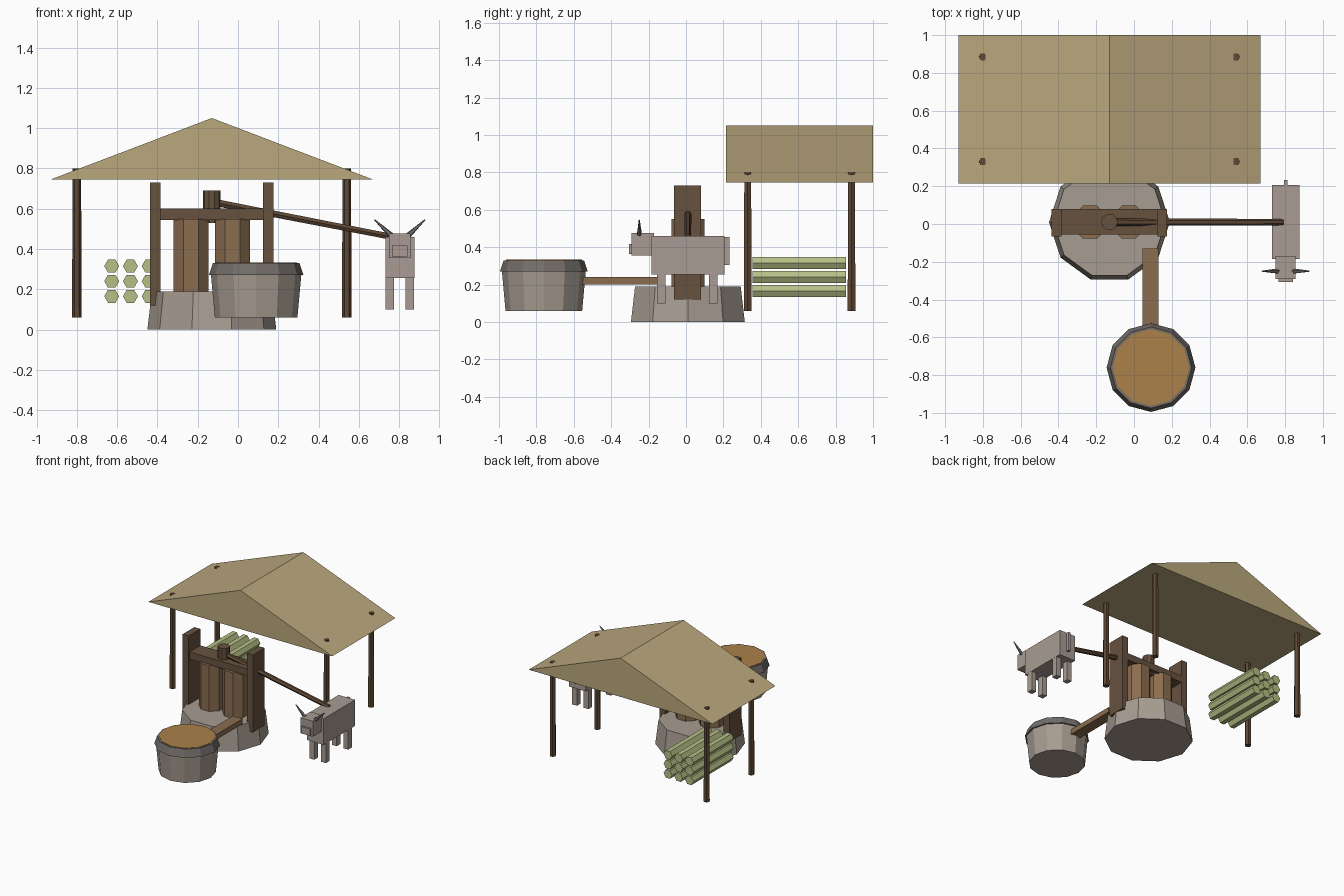
import bpy, bmesh, math
from mathutils import Vector

if "Cube" in bpy.data.objects:
    bpy.data.objects.remove(bpy.data.objects["Cube"])


def material(name, r, g, b):
    m = bpy.data.materials.new(name)
    lin = [((c / 255 + 0.055) / 1.055) ** 2.4 for c in (r, g, b)]
    m.diffuse_color = (*lin, 1)
    m.use_nodes = True
    m.node_tree.nodes["Principled BSDF"].inputs["Base Color"].default_value = m.diffuse_color
    return m


THATCH = material("thatch", 186, 168, 125)
DARK_WOOD = material("dark wood", 103, 82, 63)
POLE_WOOD = material("pole wood", 94, 72, 53)
ROLLER_WOOD = material("roller wood", 139, 109, 80)
STONE = material("stone", 167, 156, 145)
HIDE = material("ox hide", 168, 156, 147)
IRON = material("rim grey", 114, 109, 105)
JUICE = material("cane juice", 172, 129, 74)
CANE = material("green cane", 182, 192, 134)


def finish(name, bm, mat):
    bmesh.ops.recalc_face_normals(bm, faces=bm.faces)
    me = bpy.data.meshes.new(name)
    bm.to_mesh(me)
    bm.free()
    me.materials.append(mat)
    ob = bpy.data.objects.new(name, me)
    bpy.context.collection.objects.link(ob)
    return ob


def box(name, mat, x, y, z):
    """Box from (min, max) ranges on each axis."""
    bm = bmesh.new()
    bmesh.ops.create_cube(bm, size=1)
    for v in bm.verts:
        v.co = [(a + b) / 2 + c * (b - a) for (a, b), c in zip((x, y, z), v.co)]
    return finish(name, bm, mat)


def rod(name, mat, start, end, r1, r2, sides, turn=0):
    """Straight or tapered prism between two points; turn is in degrees."""
    a, b = Vector(start), Vector(end)
    axis = (b - a).normalized()
    side = Vector((1, 0, 0)) if abs(axis.x) < 0.5 else Vector((0, 1, 0))
    u = (side - axis * side.dot(axis)).normalized()
    w = axis.cross(u)
    bm = bmesh.new()
    rings = []
    for p, r in ((a, r1), (b, r2)):
        ring = []
        for i in range(sides):
            t = 2 * math.pi * i / sides + math.radians(turn)
            ring.append(bm.verts.new(p + r * (math.cos(t) * u + math.sin(t) * w)))
        rings.append(ring)
        bm.faces.new(ring)
    for i in range(sides):
        j = (i + 1) % sides
        bm.faces.new((rings[0][i], rings[0][j], rings[1][j], rings[1][i]))
    return finish(name, bm, mat)


CX, CY = -0.13, 0.01   # mill centre

# Shelter: closed gable roof on four poles
bm = bmesh.new()
ends = [[bm.verts.new((x, y, z)) for x, z in ((-0.93, 0.745), (0.67, 0.745), (CX, 1.05))]
        for y in (0.215, 1.0)]
for tri in ends:
    bm.faces.new(tri)
for i in range(3):
    j = (i + 1) % 3
    bm.faces.new((ends[0][i], ends[0][j], ends[1][j], ends[1][i]))
finish("thatched_roof", bm, THATCH)
for x in (-0.80, 0.54):
    for y in (0.33, 0.885):
        rod("shelter_pole", POLE_WOOD, (x, y, 0.06), (x, y, 0.80), 0.024, 0.021, 6)

# Mill: stone base, two rollers, frame and hub
rod("stone_base", STONE, (CX, CY, 0), (CX, CY, 0.19), 0.32, 0.297, 10)
for s in (-1, 1):
    x = CX + s * 0.103
    rod("crushing_roller", ROLLER_WOOD, (x, CY, 0.18), (x, CY, 0.55), 0.095, 0.095, 8, 22.5)
    x = CX + s * 0.28
    box("frame_post", DARK_WOOD, (x - 0.026, x + 0.026), (-0.065, 0.08), (0.12, 0.73))
box("frame_beam", DARK_WOOD, (-0.40, 0.14), (-0.055, 0.08), (0.545, 0.60))
rod("hub_post", DARK_WOOD, (CX, CY, 0.53), (CX, CY, 0.69), 0.044, 0.044, 10)
rod("sweep_pole", POLE_WOOD, (CX, CY, 0.634), (0.79, CY, 0.455), 0.02, 0.017, 6)

# Juice trough and vat
box("juice_trough", ROLLER_WOOD, (0.045, 0.13), (-0.58, -0.13), (0.20, 0.24))
VX, VY = 0.09, -0.76
rod("vat_body", STONE, (VX, VY, 0.06), (VX, VY, 0.28), 0.205, 0.225, 12)
rod("vat_rim", IRON, (VX, VY, 0.27), (VX, VY, 0.33), 0.235, 0.215, 12)
rod("juice_surface", JUICE, (VX, VY, 0.325), (VX, VY, 0.333), 0.203, 0.203, 12)

# Stack of cane under the roof
for i in range(3):
    for k in range(3):
        x, z = -0.627 + 0.093 * i, 0.165 + 0.075 * k
        rod("cane_stalk", CANE, (x, 0.355, z), (x, 0.855, z), 0.037, 0.037, 6)

# Ox harnessed to the sweep pole
OX = 0.803
box("ox_body", HIDE, (OX - 0.072, OX + 0.072), (-0.185, 0.207), (0.255, 0.46))
box("ox_head", HIDE, (OX - 0.053, OX + 0.053), (-0.292, -0.17), (0.355, 0.477))
box("ox_muzzle", HIDE, (OX - 0.038, OX + 0.038), (-0.306, -0.27), (0.363, 0.417))
box("ox_tail", HIDE, (OX - 0.01, OX + 0.01), (0.20, 0.232), (0.305, 0.455))
for s in (-1, 1):
    rod("ox_horn", IRON, (OX + s * 0.04, -0.25, 0.465), (OX + s * 0.125, -0.25, 0.545),
        0.015, 0.003, 5)
    for y in (-0.133, 0.145):
        x = OX + s * 0.05
        box("ox_leg", HIDE, (x - 0.021, x + 0.021), (y - 0.023, y + 0.023), (0.10, 0.27))
